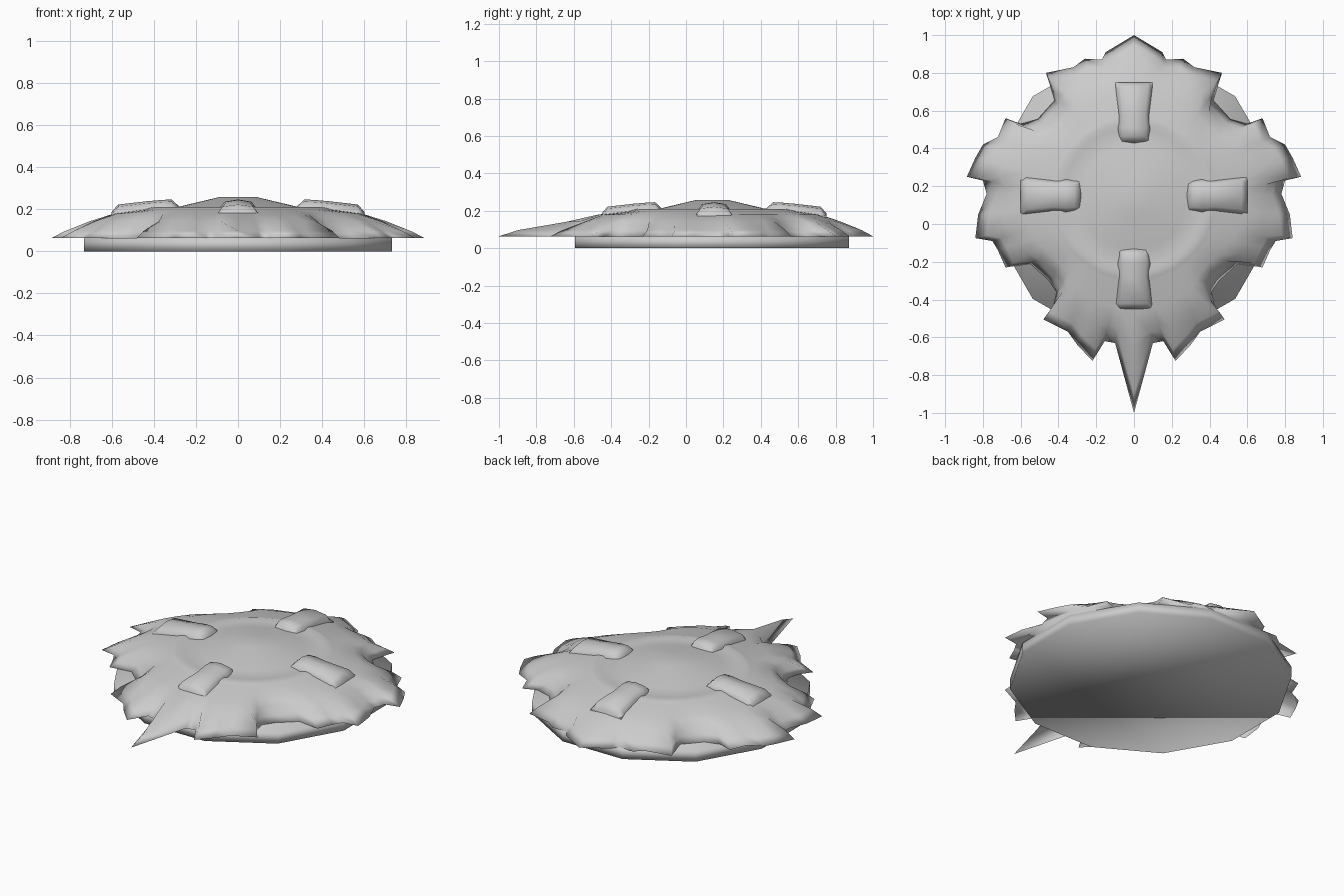
import bpy, bmesh, math

if "Cube" in bpy.data.objects:
    bpy.data.objects.remove(bpy.data.objects["Cube"])

CY = 0.14  # centre of the round parts in y


def make(name, verts, faces, angle=None):
    me = bpy.data.meshes.new(name)
    me.from_pydata(verts, [], faces)
    bm = bmesh.new()
    bm.from_mesh(me)
    bmesh.ops.recalc_face_normals(bm, faces=bm.faces)
    bm.to_mesh(me)
    bm.free()
    ob = bpy.data.objects.new(name, me)
    bpy.context.collection.objects.link(ob)
    bpy.context.view_layer.objects.active = ob
    ob.select_set(True)
    if angle is None:
        bpy.ops.object.shade_smooth()
    else:
        bpy.ops.object.shade_smooth_by_angle(angle=math.radians(angle))
    ob.select_set(False)
    return ob


def loft(rings, cap_start=True, cap_end=True):
    n = len(rings[0])
    verts = [v for r in rings for v in r]
    faces = [(k*n+i, k*n+(i+1) % n, (k+1)*n+(i+1) % n, (k+1)*n+i)
             for k in range(len(rings)-1) for i in range(n)]
    if cap_start:
        faces.append(tuple(range(n)))
    if cap_end:
        faces.append(tuple(range(len(verts)-n, len(verts))))
    return verts, faces


def polar(r, a, z):
    return (r*math.cos(a), CY + r*math.sin(a), z)


# twelve-sided base slab, softly shaded
v, f = loft([[polar(0.758, math.radians(15+30*i), z) for i in range(12)]
             for z in (0, 0.062)])
make("base_disc", v, f)

# ragged hide: right half of the outline, mirrored across x
half = [(0, 1.0), (0.15, 0.91), (0.17, 0.87), (0.26, 0.875), (0.32, 0.83),
        (0.466, 0.80), (0.44, 0.72), (0.42, 0.655), (0.51, 0.555), (0.60, 0.53),
        (0.68, 0.56), (0.72, 0.46), (0.80, 0.42), (0.84, 0.35), (0.885, 0.25),
        (0.80, 0.23), (0.78, 0.16), (0.825, 0.05), (0.84, -0.075), (0.75, -0.09),
        (0.72, -0.14), (0.68, -0.23), (0.55, -0.21), (0.45, -0.30), (0.41, -0.36),
        (0.425, -0.43), (0.48, -0.505), (0.35, -0.57), (0.30, -0.64), (0.22, -0.725),
        (0.155, -0.62), (0.10, -0.63), (0, -1.0)]
outline = half + [(-x, y) for x, y in half[-2:0:-1]]
n = len(outline)
rad = [math.hypot(x, y-CY) for x, y in outline]
ang = []  # continuous angle, running clockwise from the back
for x, y in outline:
    a = math.atan2(y-CY, x)
    while ang and a > ang[-1] + 1:
        a -= 2*math.pi
    ang.append(a)


def smooth(vals, passes, wrap=0.0):
    for _ in range(passes):
        vals = [(vals[i-1] + (wrap if i == 0 else 0) + 2*vals[i]
                 + vals[(i+1) % n] - (wrap if i == n-1 else 0))/4 for i in range(n)]
    return vals


def hide_ring(t, z, passes):
    # t = 1 at the ragged rim, 0 at the inner circle; spikes soften inwards
    rs, an = smooth(rad, passes), smooth(ang, passes, 2*math.pi)
    return [polar(0.45 + (r-0.45)*t, a, z) for r, a in zip(rs, an)]


rings = [hide_ring(1, 0.064, 0), hide_ring(0.85, 0.097, 0),
         hide_ring(0.64, 0.142, 1), hide_ring(0.36, 0.180, 3), hide_ring(0, 0.198, 12)]
# raised round centre with a lip and a shallow dome
even = smooth(ang, 12, 2*math.pi)
for r, z in ((0.43, 0.204), (0.40, 0.211), (0.37, 0.205), (0.28, 0.212), (0.09, 0.257)):
    rings.append([polar(r, a, z) for a in even])
v, f = loft(rings)  # the flat underside shares its normals with the rim
make("ragged_hide", v, f)

# four arched straps: radius, half width, side height, crown height
sections = [(0.28, 0.085, 0.195, 0.213), (0.315, 0.080, 0.205, 0.246), (0.36, 0.087, 0.205, 0.244),
            (0.43, 0.080, 0.20, 0.238), (0.57, 0.097, 0.180, 0.222), (0.60, 0.10, 0.17, 0.187)]
for k, side in enumerate(("right", "back", "left", "front")):
    c, s = ((1, 0), (0, 1), (-1, 0), (0, -1))[k]
    rings = []
    for r, w, lo, hi in sections:
        prof = [(-w, lo-0.02), (-w, lo), (-0.75*w, hi-0.010), (0, hi),
                (0.75*w, hi-0.010), (w, lo), (w, lo-0.02)]
        rings.append([(r*c-t*s, CY+0.01+r*s+t*c, z) for t, z in prof])
    v, f = loft(rings)
    make(side + "_strap", v, f, 60)
